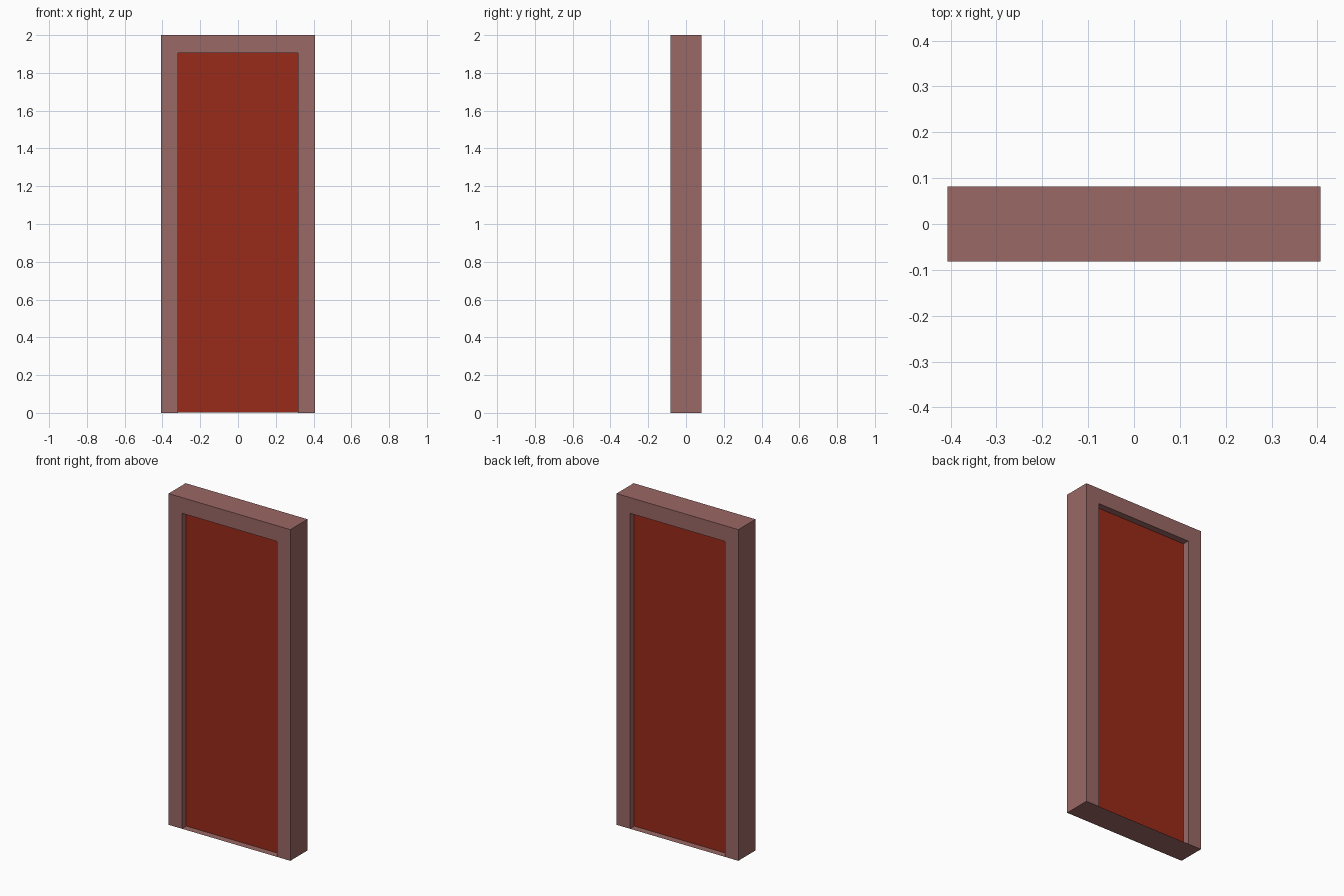
import bpy, bmesh

if "Cube" in bpy.data.objects:
    bpy.data.objects.remove(bpy.data.objects["Cube"])

W, H, D = 0.407, 2.0, 0.082      # half width, height, half depth of the frame
IW, IH = 0.317, 1.905            # half width and height of the opening
PD = 0.042                       # half thickness of the door panel


def material(name, rgb):
    m = bpy.data.materials.new(name)
    m.diffuse_color = (*rgb, 1.0)
    m.use_nodes = True
    m.node_tree.nodes["Principled BSDF"].inputs["Base Color"].default_value = m.diffuse_color
    return m


frame_mat = material("frame_brown", (0.323, 0.138, 0.130))
door_mat = material("door_red", (0.323, 0.024, 0.010))


def finish(name, bm, mat):
    mesh = bpy.data.meshes.new(name)
    bm.to_mesh(mesh)
    bm.free()
    mesh.materials.append(mat)
    ob = bpy.data.objects.new(name, mesh)
    bpy.context.collection.objects.link(ob)
    return ob


def extruded(name, profile, half, mat):
    """Extrude an x-z outline symmetrically along y."""
    bm = bmesh.new()
    face = bm.faces.new([bm.verts.new((x, -half, z)) for x, z in profile])
    ext = bmesh.ops.extrude_face_region(bm, geom=[face], use_keep_orig=True)
    verts = [g for g in ext["geom"] if isinstance(g, bmesh.types.BMVert)]
    bmesh.ops.translate(bm, verts=verts, vec=(0, 2 * half, 0))
    bmesh.ops.recalc_face_normals(bm, faces=bm.faces)
    return finish(name, bm, mat)


# Door frame: two jambs and a head in one outline
extruded("door_frame", [(-W, 0), (-IW, 0), (-IW, IH), (IW, IH), (IW, 0),
                        (W, 0), (W, H), (-W, H)], D, frame_mat)

# Threshold: flat sheet closing the underside between the jambs
bm = bmesh.new()
bm.faces.new([bm.verts.new((x, y, 0)) for x, y in
              ((-IW, -D), (-IW, D), (IW, D), (IW, -D))])
finish("threshold", bm, frame_mat)

# Door panel recessed equally on both sides, resting just above the threshold
extruded("door_panel", [(-IW, 0.001), (IW, 0.001), (IW, IH), (-IW, IH)], PD, door_mat)
